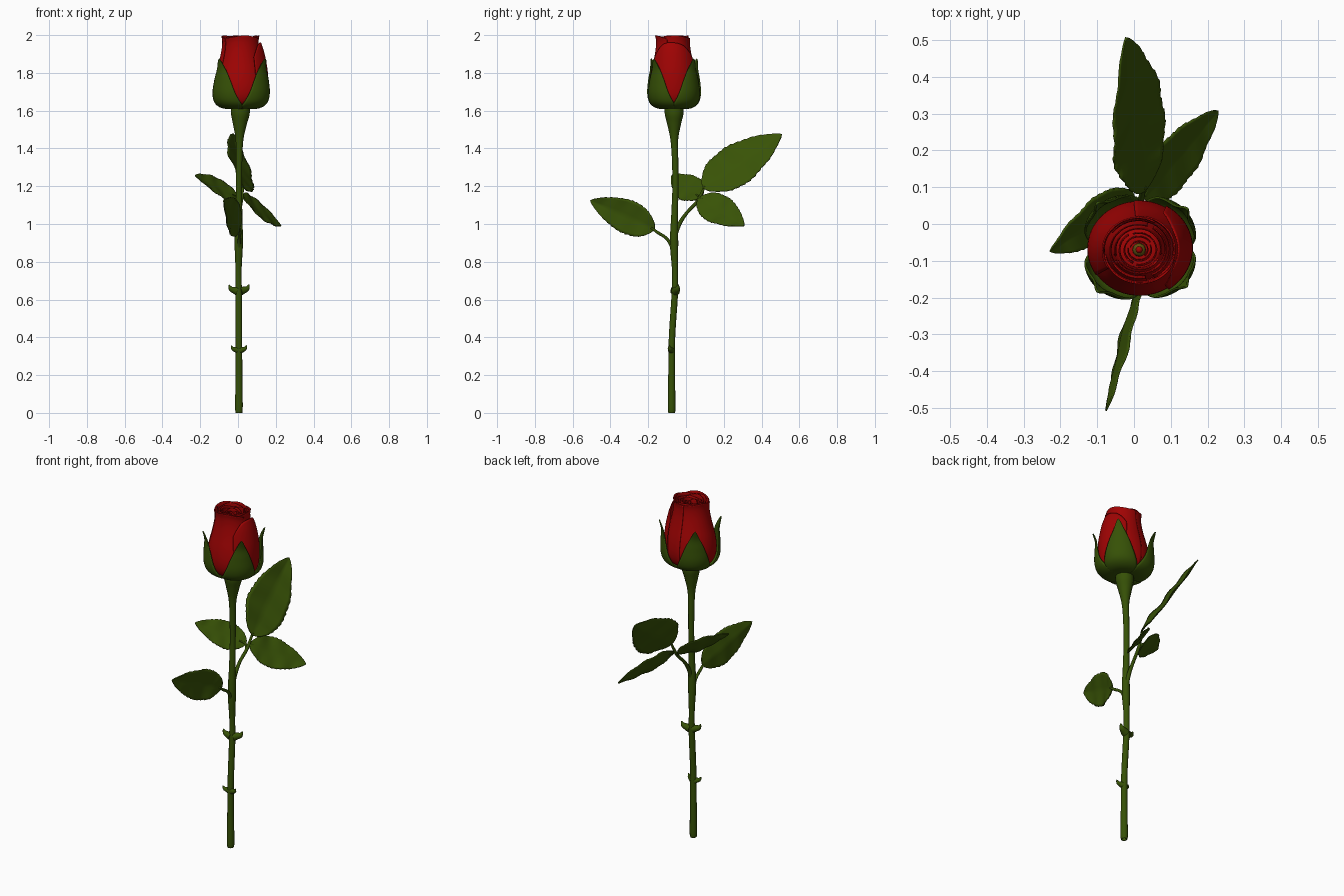
import bpy, bmesh, math
from mathutils import Vector

if "Cube" in bpy.data.objects:
    bpy.data.objects.remove(bpy.data.objects["Cube"])


def material(name, rgb):
    m = bpy.data.materials.new(name)
    m.diffuse_color = (*rgb, 1)
    m.use_nodes = True
    m.node_tree.nodes["Principled BSDF"].inputs["Base Color"].default_value = m.diffuse_color
    return m


RED = material("petal red", (0.35, 0.001, 0.001))
GREEN = material("stem green", (0.037, 0.082, 0.002))
LEAF = material("leaf green", (0.040, 0.086, 0.002))
OLIVE = material("bud core olive", (0.12, 0.08, 0.004))
CX, CY, SY = 0.014, -0.063, 0.92      # flower axis and depth squash


def spline(pts, t):
    """Smooth point at t in 0..1 along a list of tuples."""
    n = len(pts) - 1
    s = min(max(t, 0), 1) * n
    i = min(int(s), n - 1)
    f = s - i
    p = [pts[min(max(k, 0), n)] for k in (i - 1, i, i + 1, i + 2)]
    return [0.5 * (2 * b + (c - a) * f + (2 * a - 5 * b + 4 * c - d) * f * f
                   + (3 * b - a - 3 * c + d) * f ** 3) for a, b, c, d in zip(*p)]


def finish(name, me, mat, thick=0):
    ob = bpy.data.objects.new(name, me)
    bpy.context.collection.objects.link(ob)
    me.materials.clear()
    me.materials.append(mat)
    for p in me.polygons:
        p.use_smooth = True
    if thick:
        mod = ob.modifiers.new("thickness", 'SOLIDIFY')
        mod.thickness = thick
        mod.offset = 0
    return ob


def sheet(name, f, nu, nv, mat, thick):
    """Grid surface from f(u, v), u in -1..1, v in 0..1."""
    bm = bmesh.new()
    g = [[bm.verts.new(f(2 * i / nu - 1, j / nv)) for i in range(nu + 1)] for j in range(nv + 1)]
    for j in range(nv):
        for i in range(nu):
            bm.faces.new((g[j][i], g[j][i + 1], g[j + 1][i + 1], g[j + 1][i]))
    bmesh.ops.remove_doubles(bm, verts=bm.verts, dist=1e-5)
    bmesh.ops.recalc_face_normals(bm, faces=bm.faces)
    me = bpy.data.meshes.new(name)
    bm.to_mesh(me)
    bm.free()
    return finish(name, me, mat, thick)


def tube(name, pts, mat=GREEN, steps=40):
    """Round tube through (x, y, z, radius) points."""
    cu = bpy.data.curves.new(name, 'CURVE')
    cu.dimensions = '3D'
    cu.bevel_depth = 1
    cu.bevel_resolution = 4
    cu.use_fill_caps = True
    sp = cu.splines.new('POLY')
    sp.points.add(steps)
    for k, p in enumerate(sp.points):
        x, y, z, r = spline(pts, k / steps)
        p.co = (x, y, z, 1)
        p.radius = r
    tmp = bpy.data.objects.new(name + "_path", cu)
    bpy.context.collection.objects.link(tmp)
    bpy.context.view_layer.update()
    me = bpy.data.meshes.new_from_object(tmp.evaluated_get(bpy.context.evaluated_depsgraph_get()))
    bpy.data.objects.remove(tmp)
    return finish(name, me, mat)


# stem with flared receptacle
tube("stem", [(.005, -.076, 0, .012), (.005, -.076, .02, .020), (.005, -.076, .2, .018),
              (.005, -.074, .4, .017), (.004, -.06, .62, .017), (.003, -.058, .75, .016),
              (.004, -.063, .9, .022), (.005, -.06, 1.05, .018), (.005, -.056, 1.2, .016),
              (.006, -.058, 1.35, .017), (.008, -.062, 1.45, .021), (.01, -.063, 1.53, .037),
              (.012, -.063, 1.58, .049), (.013, -.063, 1.615, .05)], steps=90)

# thorns
for i, (dx, dy, y, z, s) in enumerate([(-1, -.15, -.06, .65, 1), (1, .3, -.058, .65, 1.05),
                                       (-1, -.4, -.075, .335, .75), (1, -.35, -.075, .335, .8)]):
    tube(f"thorn_{i + 1}", [(.004 + dx * d * s, y + dy * d * s, z + h * s, r * s) for d, h, r in
                            ((.01, -.005, .022), (.025, 0, .018), (.042, .008, .013), (.052, .028, .003))],
         steps=10)

# leaf stalks
tube("upper_stalk", [(.004, -.06, .93, .012), (.006, -.035, 1.0, .011), (.008, .005, 1.06, .009),
                     (.017, .06, 1.12, .009), (.027, .1, 1.2, .006)])
tube("upper_stalk_right", [(.014, .058, 1.12, .007), (.025, .075, 1.14, .006), (.04, .1, 1.13, .004)], steps=8)
tube("upper_stalk_left", [(.014, .058, 1.12, .007), (.0, .07, 1.14, .006), (-.03, .055, 1.155, .004)], steps=8)
tube("lower_stalk", [(.004, -.062, .82, .012), (.005, -.075, .88, .010), (.007, -.105, .925, .008),
                     (.01, -.15, .955, .008), (.01, -.185, .98, .005)])


def leaf(name, base, tip, normal, half):
    """Serrated, slightly folded and rippled leaf blade."""
    base, tip, n = Vector(base), Vector(tip), Vector(normal)
    a = tip - base
    n = (n - a * (n.dot(a) / a.length_squared)).normalized()
    w = a.normalized().cross(n)

    def f(u, v):
        prof = max(math.sin(math.pi * v ** .82), 0) ** .75
        saw = 1 + .06 * ((v * 14) % 1 - .5) * abs(u) ** 4
        lift = half * (.1 * abs(u) - .07 * math.sin(math.pi * v)
                       + .03 * u * math.sin(v * 22) + .02 * math.sin(v * 13))
        along = v - .04 * abs(u) * math.sin(math.pi * v)
        return base + a * along + w * (u * half * prof * saw) + n * (lift * min(1, 6 * v, 6 * (1 - v)))
    sheet(name, f, 12, 56, LEAF, .005)


leaf("upper_leaf_end", (.03, .09, 1.19), (-.022, .507, 1.475), (.85, -.2, .5), .128)
leaf("upper_leaf_right", (.025, .07, 1.14), (.228, .308, .99), (.75, -.27, .6), .088)
leaf("upper_leaf_left", (.0, .08, 1.14), (-.228, -.075, 1.258), (.42, -.48, .65), .078)
leaf("lower_leaf", (.01, -.165, .975), (-.076, -.507, 1.125), (.95, -.1, -.2), .092)

# sepals: four, on the diagonals, hugging the bud at their edges
SEPAL = [(.03, 1.612), (.10, 1.615), (.146, 1.642), (.163, 1.69), (.162, 1.76), (.160, 1.82), (.174, 1.875)]


def sepal(c):
    def f(u, v):
        r, z = spline(SEPAL, v)
        s = max(0, (v - .25) / .75)
        ang = math.radians(c + 46 * u * (1 - s ** 1.02))
        r -= .014 * u * u * min(1, 2.5 * v) * (1 - s)
        return CX + r * math.cos(ang), CY + r * SY * math.sin(ang), z
    return f


for i, c in enumerate((41, 131, 229, 318)):
    sheet(f"sepal_{i + 1}", sepal(c), 14, 28, GREEN, .006)

# petals: closed outer wraps, a loose side petal and an inner spiral
BODY = [(.03, 1.622), (.10, 1.63), (.130, 1.665), (.138, 1.72), (.129, 1.79), (.111, 1.86),
        (.098, 1.92), (.094, 1.965), (.098, 1.992)]
SIDE = [(.03, 1.622), (.105, 1.63), (.134, 1.665), (.143, 1.72), (.143, 1.79), (.135, 1.85),
        (.122, 1.91), (.106, 1.955)]


def petal(c, span, k=1, v0=0, drop=.05, prof=BODY, twist=.05, dz=0):
    def f(u, v):
        r, z = spline(prof, v0 + (1 - v0) * v * (1 - drop * abs(u) ** 3))
        r *= k * (1 + twist * u * v)
        ang = math.radians(c + span * u)
        z += dz + .006 * v ** 4 * math.sin(3 * ang + c)
        return CX + r * math.cos(ang), CY - .008 * v + r * SY * math.sin(ang), min(z, 2.0)
    return f


for i, c in enumerate((-95, 20, 138)):
    sheet(f"outer_petal_{i + 1}", petal(c, 76, drop=.05, twist=.03), 30, 28, RED, .004)
sheet("side_petal", petal(2, 58, drop=.2, prof=SIDE, twist=.02), 26, 24, RED, .004)
for i in range(9):
    k = .89 - .08 * i
    sheet(f"inner_petal_{i + 1}", petal(40 + 137 * i, 105, k, .45, .03, twist=.06, dz=-.003 * i),
          28, 14, RED, .003)

# small core at the heart of the spiral, and a red filling under the petals
FY = CY - .007
tube("bud_core", [(CX, FY, 1.80, .018), (CX, FY, 1.90, .019), (CX, FY, 1.945, .017), (CX, FY, 1.955, .010)],
     OLIVE, 12)
tube("bud_tip", [(CX, FY, 1.94, .009), (CX, FY, 1.96, .009), (CX, FY, 1.966, .003)], RED, 6)
tube("bud_heart", [(CX, CY, 1.63, .075), (CX, CY, 1.75, .09), (CX, FY, 1.85, .078), (CX, FY, 1.92, .06),
                   (CX, FY, 1.93, .03)], RED, 16)
